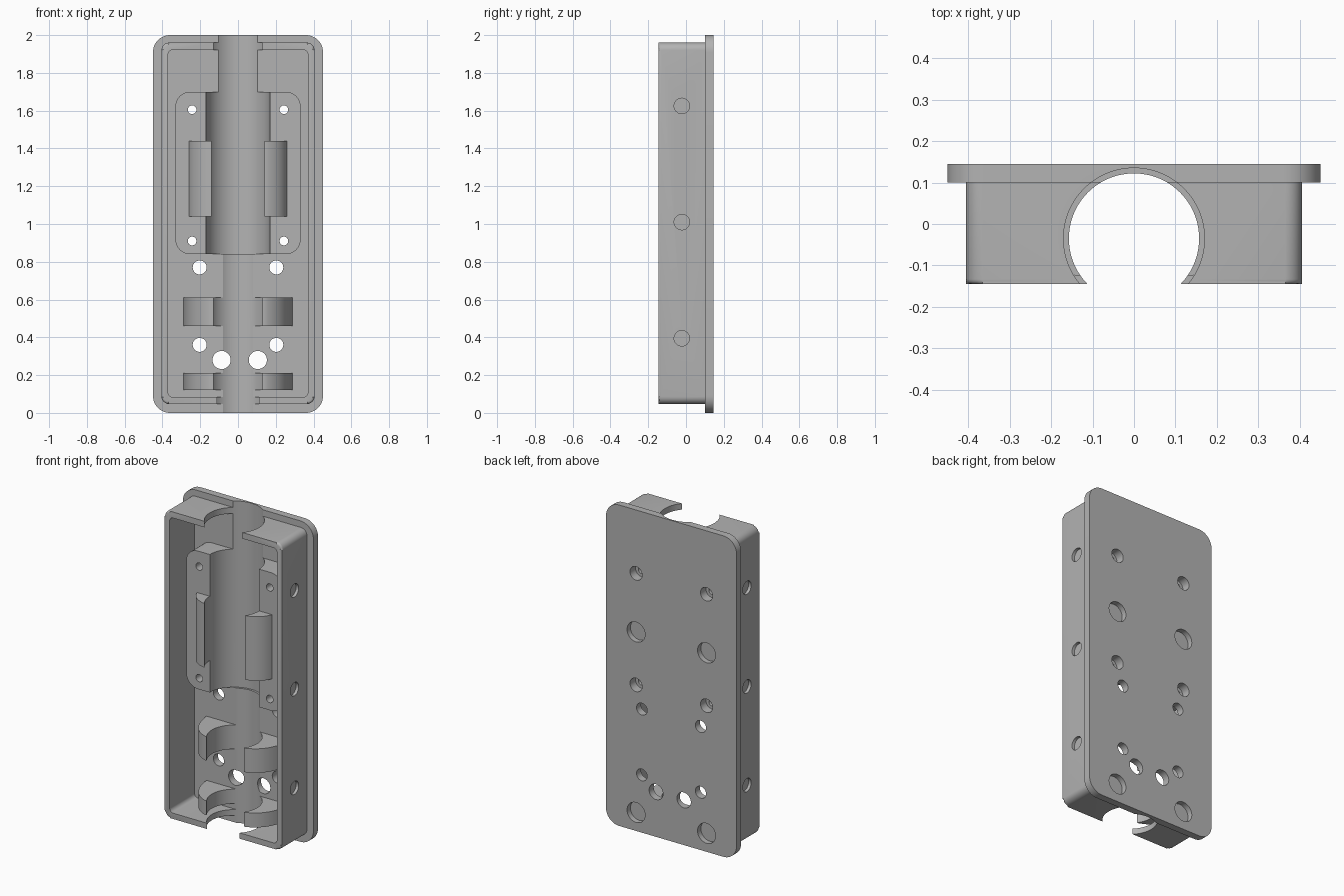
import bpy, bmesh, math
from mathutils import Vector

if "Cube" in bpy.data.objects:
    bpy.data.objects.remove(bpy.data.objects["Cube"])

grey = bpy.data.materials.new("plain grey")
grey.use_nodes = True
grey.diffuse_color = (0.45, 0.45, 0.45, 1)
grey.node_tree.nodes["Principled BSDF"].inputs["Base Color"].default_value = grey.diffuse_color


def rounded(x0, x1, z0, z1, r, seg=8):
    """Rounded rectangle outline."""
    corners = [(x1 - r, z1 - r), (x0 + r, z1 - r), (x0 + r, z0 + r), (x1 - r, z0 + r)]
    return [(cx + r * math.cos(a), cz + r * math.sin(a))
            for i, (cx, cz) in enumerate(corners)
            for a in [(i + k / seg) * math.pi / 2 for k in range(seg + 1)]]


def circle(cx, cy, r, n=32):
    return [(cx + r * math.cos(math.tau * k / n), cy + r * math.sin(math.tau * k / n))
            for k in range(n)]


def prism(name, outline, axis, lo, hi, fillet_at=None, fillet=0.0):
    """Extrude an outline along an axis, optionally filleting one end."""
    place = {"x": lambda a, b, d: (d, a, b),
             "y": lambda a, b, d: (a, d, b),
             "z": lambda a, b, d: (a, b, d)}[axis]
    bm = bmesh.new()
    rings = [[bm.verts.new(place(a, b, d)) for a, b in outline] for d in (lo, hi)]
    caps = [bm.faces.new(ring) for ring in rings]
    n = len(outline)
    for i in range(n):
        j = (i + 1) % n
        bm.faces.new((rings[0][i], rings[0][j], rings[1][j], rings[1][i]))
    if fillet_at is not None:
        bmesh.ops.bevel(bm, geom=list(caps[fillet_at].edges), offset=fillet,
                        segments=3, profile=0.5, affect='EDGES')
    bmesh.ops.recalc_face_normals(bm, faces=bm.faces)
    mesh = bpy.data.meshes.new(name)
    bm.to_mesh(mesh)
    bm.free()
    mesh.materials.append(grey)
    obj = bpy.data.objects.new(name, mesh)
    bpy.context.collection.objects.link(obj)
    return obj


def cut(obj, cutters):
    """Subtract the cutters and bake the result."""
    for c in cutters:
        mod = obj.modifiers.new("cut", 'BOOLEAN')
        mod.operation = 'DIFFERENCE'
        mod.solver = 'EXACT'
        mod.object = c
    bpy.context.view_layer.update()
    graph = bpy.context.evaluated_depsgraph_get()
    mesh = bpy.data.meshes.new_from_object(obj.evaluated_get(graph))
    obj.modifiers.clear()
    obj.data = mesh


FLOOR, BACK, FRONT, AXIS_Y = 0.10, 0.145, -0.145, -0.035
SUNK = FLOOR + 0.005

# Cutters: stepped round channel
lower_channel = prism("lower_channel_cutter", circle(0, AXIS_Y, 0.157, 96), "z", -0.1, 0.9)
upper_channel = prism("upper_channel_cutter", circle(0, AXIS_Y, 0.17, 96), "z", 0.84, 2.1)
channel = [lower_channel, upper_channel]

# Cutters: holes entering from the back
screws, plate_holes = [], []
for x in (-0.243, 0.243):
    for z in (0.91, 1.605):
        screws.append(prism("screw_cutter", circle(x, z, 0.023), "y", -0.2, 0.2))
        screws.append(prism("counterbore_cutter", circle(x, z, 0.042), "y", 0.09, 0.2))
    for z in (0.36, 0.77):
        plate_holes.append(prism("hole_cutter", circle(x * 0.835, z, 0.037), "y", 0, 0.2))
    for z in (0.115, 1.24):
        plate_holes.append(prism("pocket_cutter", circle(x, z, 0.062), "y", 0.112, 0.2))
for x in (-0.087, 0.105):
    plate_holes.append(prism("cable_hole_cutter", circle(x, 0.28, 0.048), "y", 0, 0.2))

# Cutters: tray cavity and shallow side pockets
cavity = prism("cavity_cutter", rounded(-0.37, 0.37, 0.083, 1.922, 0.025), "y", -0.3, 0.3)
pockets = [prism("side_pocket_cutter", circle(-0.022, z, 0.041), "x", min(a, b), max(a, b))
           for z in (0.395, 1.01, 1.625) for a, b in ((0.387, 0.5), (-0.387, -0.5))]

# Back plate
plate = prism("back_plate", rounded(-0.45, 0.45, 0, 2, 0.09, 12), "y", FLOOR, BACK, 1, 0.006)
cut(plate, channel + screws + plate_holes)

# Tray wall
wall = prism("tray_wall", rounded(-0.405, 0.405, 0.047, 1.96, 0.04), "y", FRONT, SUNK, 0, 0.012)
cut(wall, [cavity] + channel + pockets)

# Raised holder pad
pad = prism("holder_pad", rounded(-0.332, 0.332, 0.84, 1.7, 0.08, 10), "y", AXIS_Y, SUNK)
cut(pad, [upper_channel] + screws)

parts = [plate, wall, pad]


def clip(name, side, tip, control, base, z0, z1, cutter):
    """Hooked clip with a curved outer face, hollowed by the channel."""
    a, b, c = Vector(tip), Vector(control), Vector(base)
    curve = [a * (1 - t) ** 2 + b * 2 * t * (1 - t) + c * t * t
             for t in [k / 12 for k in range(13)]]
    outline = [(0.02, tip[1])] + [tuple(p) for p in curve] + [(0.02, base[1])]
    obj = prism(name, [(side * x, y) for x, y in outline], "z", z0, z1)
    cut(obj, [cutter])
    parts.append(obj)


# Clips on both sides of the channel
for side, label in ((1, "left"), (-1, "right")):
    clip(label + "_holder_clip", side, (0.15, -0.13), (0.235, -0.11), (0.26, -0.03),
         1.04, 1.44, upper_channel)
    for level, z0, z1 in (("middle", 0.46, 0.61), ("bottom", 0.12, 0.21)):
        clip(label + "_" + level + "_clip", side, (0.14, -0.125), (0.27, -0.08), (0.288, SUNK),
             z0, z1, lower_channel)

# Remove the cutters
for c in channel + screws + plate_holes + pockets + [cavity]:
    bpy.data.objects.remove(c)

# Smooth round faces, keep edges sharp
bpy.ops.object.select_all(action='DESELECT')
for p in parts:
    p.select_set(True)
bpy.context.view_layer.objects.active = plate
bpy.ops.object.shade_smooth_by_angle(angle=math.radians(30))
